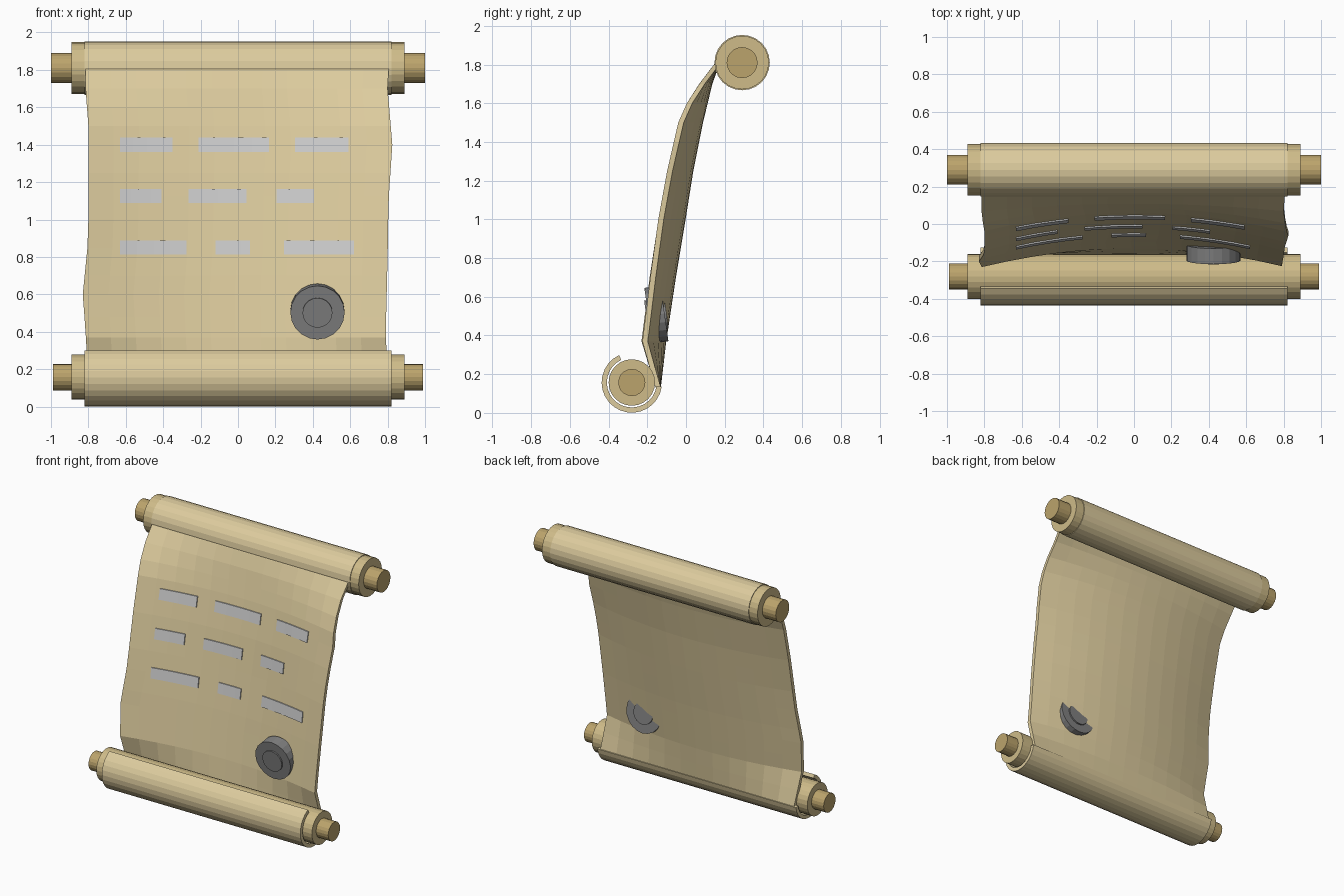
import bpy, bmesh, math
from mathutils import Matrix

if "Cube" in bpy.data.objects:
    bpy.data.objects.remove(bpy.data.objects["Cube"])


def material(name, rgb):
    m = bpy.data.materials.new(name)
    m.diffuse_color = (*rgb, 1)
    m.use_nodes = True
    m.node_tree.nodes["Principled BSDF"].inputs["Base Color"].default_value = m.diffuse_color
    return m


PAPER = material("parchment", (0.72, 0.60, 0.34))
WOOD = material("pale_wood", (0.62, 0.50, 0.25))
DARK_WOOD = material("handle_wood", (0.50, 0.37, 0.15))
WAX = material("seal_grey", (0.22, 0.22, 0.22))


def finish(name, bm, mat=None):
    bmesh.ops.recalc_face_normals(bm, faces=bm.faces)
    me = bpy.data.meshes.new(name)
    bm.to_mesh(me)
    bm.free()
    ob = bpy.data.objects.new(name, me)
    bpy.context.collection.objects.link(ob)
    if mat:
        me.materials.append(mat)
    return ob


def cylinder(name, r, length, centre, rot, sides, mat):
    bm = bmesh.new()
    bmesh.ops.create_cone(bm, cap_ends=True, segments=sides, radius1=r, radius2=r,
                          depth=length, matrix=Matrix.Translation(centre) @ rot)
    return finish(name, bm, mat)


def interp(table, z):
    for (z0, a), (z1, b) in zip(table, table[1:]):
        if z <= z1:
            return a + (b - a) * (z - z0) / (z1 - z0)
    return table[-1][1]


ACROSS = Matrix.Rotation(math.pi / 2, 4, 'Y')
TOP, BOTTOM = (0, 0.29, 1.81), (0, -0.28, 0.157)

# Rollers with their handles
cylinder("top_core", 0.138, 1.78, TOP, ACROSS, 24, WOOD)
cylinder("top_paper_roll", 0.143, 1.64, TOP, ACROSS, 24, PAPER)
cylinder("top_handle", 0.08, 2.0, TOP, ACROSS, 20, DARK_WOOD)
cylinder("bottom_core", 0.12, 1.78, BOTTOM, ACROSS, 24, WOOD)
cylinder("bottom_handle", 0.07, 1.98, BOTTOM, ACROSS, 20, DARK_WOOD)

# Open curl of paper round the bottom roller
bm = bmesh.new()
N = 18
angles = [math.radians(115 + (352 - 115) * i / N) for i in range(N + 1)]
outline = [(0.156, a) for a in angles] + [(0.129, a) for a in reversed(angles)]
ends = [[bm.verts.new((x, BOTTOM[1] + r * math.cos(a), BOTTOM[2] + r * math.sin(a)))
         for r, a in outline] for x in (-0.82, 0.82)]
n = len(outline)
for i in range(n):
    j = (i + 1) % n
    bm.faces.new((ends[0][i], ends[0][j], ends[1][j], ends[1][i]))
for e in ends:
    for i in range(N):
        bm.faces.new((e[i], e[i + 1], e[n - 2 - i], e[n - 1 - i]))
finish("bottom_paper_curl", bm, PAPER)

# Hanging sheet: profile up its middle, forward bow and wavy side edges by height
MIDDLE = [(0.13, -0.158), (0.37, -0.13), (0.7, -0.08), (1.0, -0.03),
          (1.25, 0.01), (1.5, 0.06), (1.77, 0.125), (1.87, 0.19)]
BOW = [(0.13, 0.0), (0.37, 0.10), (1.0, 0.115), (1.5, 0.10), (1.6, 0.08), (1.8, 0.0), (1.87, 0.0)]
LEFT = [(0.13, 0.80), (0.4, 0.815), (0.6, 0.83), (0.9, 0.80), (1.5, 0.80), (1.7, 0.815), (1.87, 0.815)]
RIGHT = [(0.13, 0.80), (0.4, 0.79), (0.8, 0.80), (1.1, 0.805), (1.4, 0.825), (1.7, 0.80), (1.87, 0.81)]


def sheet_y(x, z):
    return interp(MIDDLE, z) - interp(BOW, z) * min(1, (x / 0.81) ** 2)


bm = bmesh.new()
COLS = 12
levels = [0.13, 0.25, 0.37, 0.48, 0.6, 0.7, 0.85, 1.0, 1.125, 1.25, 1.4, 1.5, 1.6, 1.7, 1.8, 1.87]
layers = []
for back in (0, 0.028):
    rows = []
    for z in levels:
        l, r = -interp(LEFT, z), interp(RIGHT, z)
        xs = [l + (r - l) * i / COLS for i in range(COLS + 1)]
        rows.append([bm.verts.new((x, sheet_y(x, z) + back, z)) for x in xs])
    for a, b in zip(rows, rows[1:]):
        for i in range(COLS):
            bm.faces.new((a[i], a[i + 1], b[i + 1], b[i]))
    layers.append(rows)
front, rear = layers
rim = [[(g[0]) for g in (front, rear)], [g[-1] for g in (front, rear)]]
rim += [[[row[k] for row in g] for g in (front, rear)] for k in (0, -1)]
for f, b in rim:
    for i in range(len(f) - 1):
        bm.faces.new((f[i], f[i + 1], b[i + 1], b[i]))
finish("parchment_sheet", bm, PAPER)

# Thin writing bars laid on the sheet
BARS = {1.40: [(-0.63, -0.35), (-0.21, 0.165), (0.305, 0.59)],
        1.125: [(-0.63, -0.41), (-0.265, 0.045), (0.205, 0.405)],
        0.85: [(-0.63, -0.275), (-0.12, 0.065), (0.245, 0.62)]}
for row, (z, spans) in enumerate(BARS.items()):
    for col, (x0, x1) in enumerate(spans):
        bm = bmesh.new()
        lo, hi = [[[bm.verts.new((x0 + (x1 - x0) * i / 4, sheet_y(x0 + (x1 - x0) * i / 4, h) + d, h))
                    for i in range(5)] for d in (-0.008, 0.004)] for h in (z - 0.038, z + 0.038)]
        loop = [lo[0], hi[0], hi[1], lo[1]]
        for k in range(4):
            a, b = loop[k], loop[(k + 1) % 4]
            for i in range(4):
                bm.faces.new((a[i], a[i + 1], b[i + 1], b[i]))
        for i in (0, 4):
            bm.faces.new([s[i] for s in loop])
        finish(f"writing_bar_{row + 1}_{col + 1}", bm)

# Round seal with a raised centre, tipped slightly forward
TILT = Matrix.Rotation(math.radians(90 + 8), 4, 'X')
cylinder("seal_disc", 0.145, 0.085, (0.425, -0.153, 0.508), TILT, 20, WAX)
cylinder("seal_boss", 0.08, 0.105, (0.425, -0.153, 0.508), TILT, 20, WAX)
